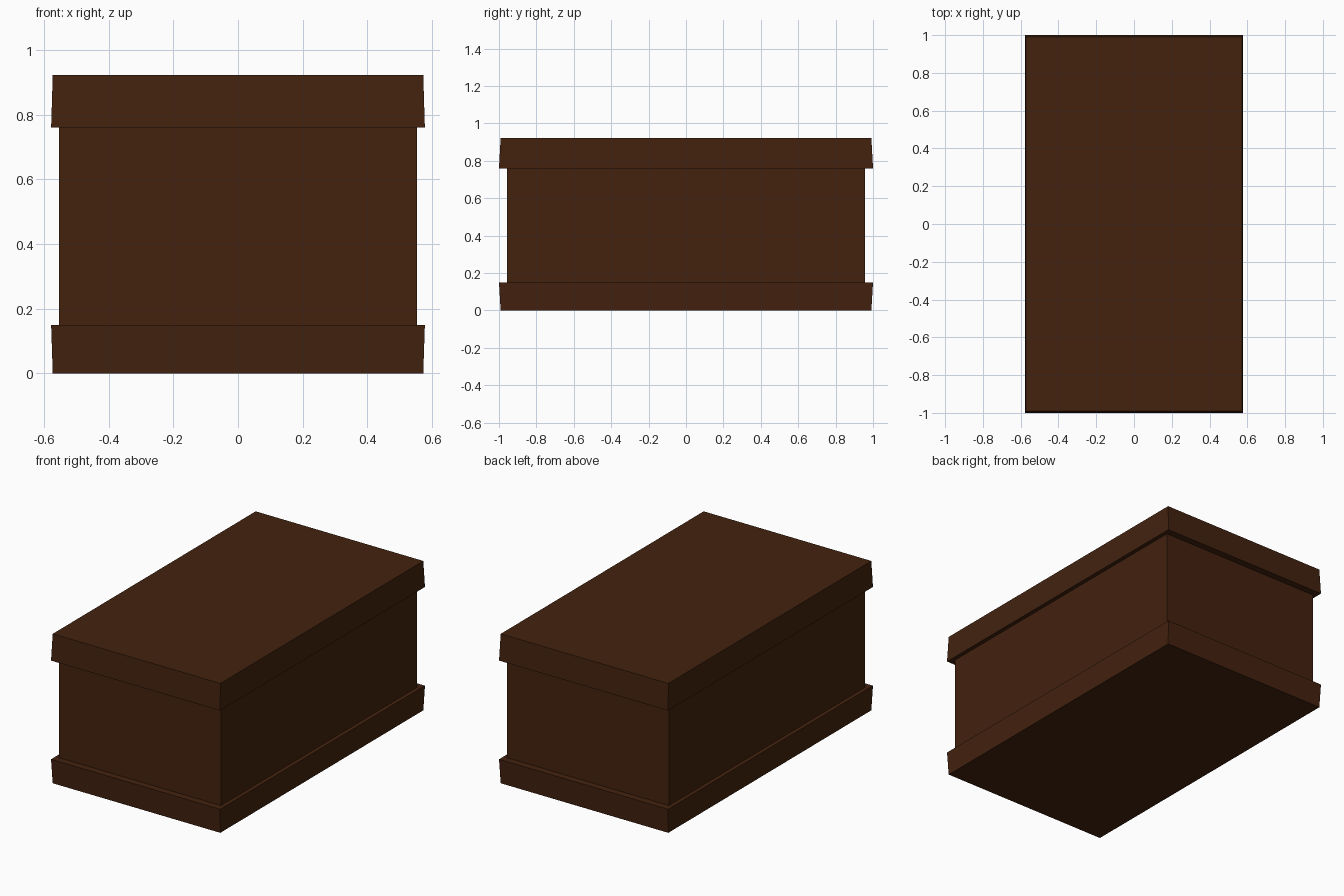
import bpy
import bmesh

cube = bpy.data.objects.get("Cube")
if cube:
    bpy.data.objects.remove(cube, do_unlink=True)

# Dark stained wood
wood = bpy.data.materials.new("dark_brown_wood")
wood.use_nodes = True
colour = (0.056, 0.0160, 0.0045, 1.0)
wood.diffuse_color = colour
bsdf = next(n for n in wood.node_tree.nodes if n.type == "BSDF_PRINCIPLED")
bsdf.inputs["Base Color"].default_value = colour
bsdf.inputs["Roughness"].default_value = 0.8


def tapered_box(name, bottom, top, z0, z1):
    """Flat-sided box with its own half width and half length at each end."""
    mesh = bpy.data.meshes.new(name)
    bm = bmesh.new()
    bmesh.ops.create_cube(bm, size=2)
    for v in bm.verts:
        hx, hy = top if v.co.z > 0 else bottom
        v.co = (v.co.x * hx, v.co.y * hy, z1 if v.co.z > 0 else z0)
    bm.to_mesh(mesh)
    bm.free()
    mesh.materials.append(wood)
    obj = bpy.data.objects.new(name, mesh)
    bpy.context.collection.objects.link(obj)
    return obj


WIDE = (0.578, 1.0)      # flared edge facing the body
NARROW = (0.573, 0.991)  # outer edge
BODY = (0.553, 0.957)

# Plinth, straight body and overhanging lid
tapered_box("base_plinth", NARROW, WIDE, 0.0, 0.15)
tapered_box("chest_body", BODY, BODY, 0.15, 0.76)
tapered_box("lid", WIDE, NARROW, 0.76, 0.923)
